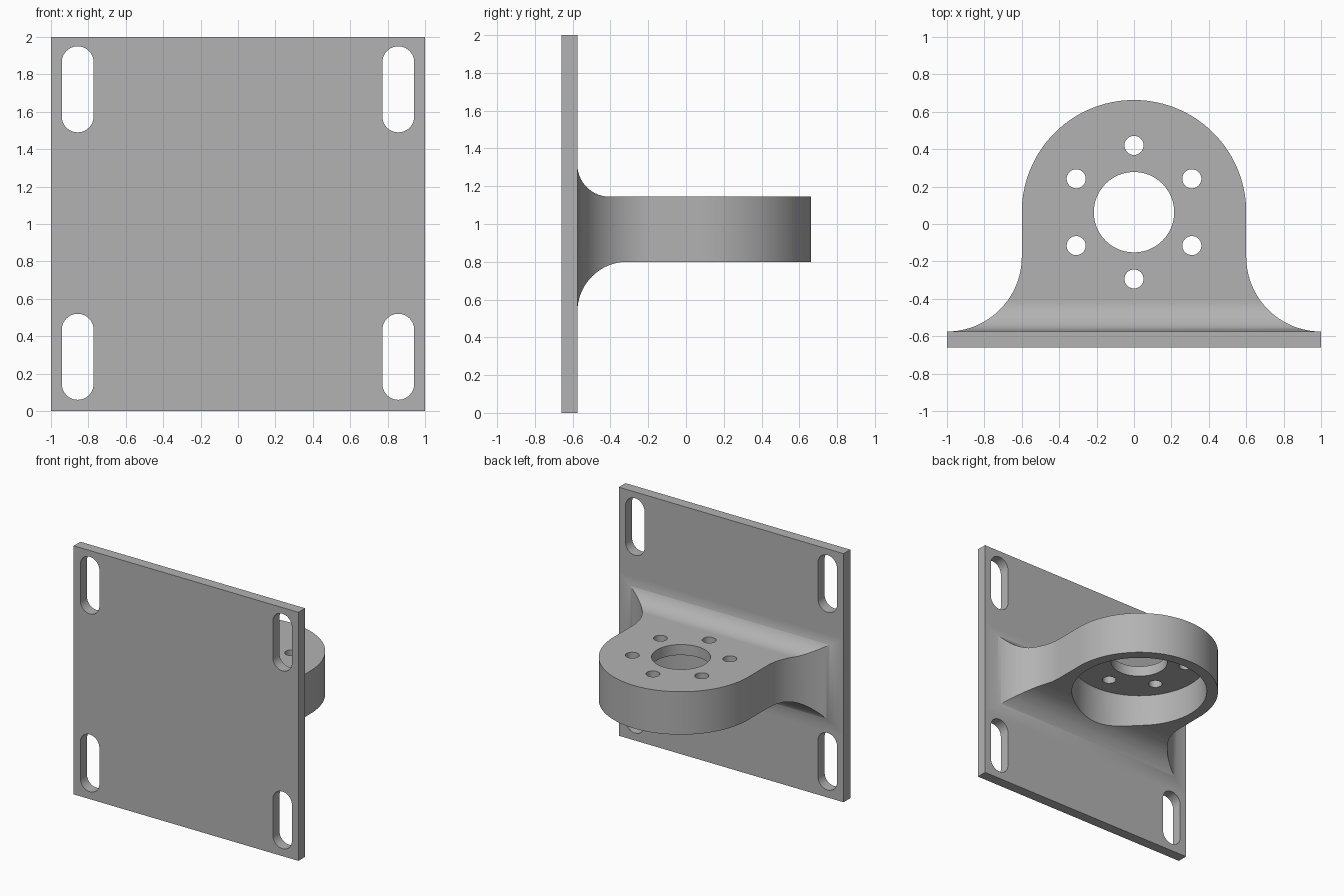
import bpy, bmesh, math
from math import radians
from mathutils import Vector

cube = bpy.data.objects.get("Cube")
if cube:
    bpy.data.objects.remove(cube, do_unlink=True)

metal = bpy.data.materials.new("plain grey metal")
metal.use_nodes = True
grey = (0.45, 0.45, 0.45, 1)
metal.diffuse_color = grey
metal.node_tree.nodes["Principled BSDF"].inputs["Base Color"].default_value = grey

PLATE_FRONT, PLATE_BACK = -0.66, -0.575
ARM_BOTTOM, ARM_TOP = 0.80, 1.145
WALL = 0.085
HUB_Y, HUB_R = 0.063, 0.6


def arc(cx, cy, r, start, end, steps=32):
    """Points on an arc, angles in degrees."""
    angles = [radians(start + (end - start) * i / steps) for i in range(steps + 1)]
    return [(cx + r * math.cos(a), cy + r * math.sin(a)) for a in angles]


def prism(name, points, axis, low, high):
    """Extrude a closed 2D profile along x, y or z."""
    place = {"x": lambda a, b, h: (h, a, b),
             "y": lambda a, b, h: (a, h, b),
             "z": lambda a, b, h: (a, b, h)}[axis]
    bm = bmesh.new()
    face = bm.faces.new([bm.verts.new(place(a, b, low)) for a, b in points])
    grown = bmesh.ops.extrude_face_region(bm, geom=[face])["geom"]
    moved = [v for v in grown if isinstance(v, bmesh.types.BMVert)]
    bmesh.ops.translate(bm, verts=moved, vec=Vector(place(0, 0, high - low)))
    bmesh.ops.recalc_face_normals(bm, faces=bm.faces)
    mesh = bpy.data.meshes.new(name)
    bm.to_mesh(mesh)
    bm.free()
    mesh.materials.append(metal)
    obj = bpy.data.objects.new(name, mesh)
    bpy.context.collection.objects.link(obj)
    return obj


def combine(target, tool, operation="DIFFERENCE"):
    """Apply a boolean and discard the tool."""
    mod = target.modifiers.new("cut", "BOOLEAN")
    mod.operation, mod.solver, mod.object = operation, "EXACT", tool
    bpy.context.view_layer.objects.active = target
    bpy.ops.object.modifier_apply(modifier=mod.name)
    bpy.data.objects.remove(tool, do_unlink=True)


def bore(target, x, y, r, low, high, steps=48):
    circle = arc(x, y, r, 0, 360, steps)[:-1]
    combine(target, prism("bore", circle, "z", low, high))


# Mounting plate with four rounded slots
plate = prism("mounting_plate", [(-1, 0), (1, 0), (1, 2), (-1, 2)],
              "y", PLATE_FRONT, PLATE_BACK)
SLOT_R = 0.085
for x in (-0.857, 0.857):
    for low, high in ((0.06, 0.52), (1.49, 1.95)):
        slot = (arc(x, high - SLOT_R, SLOT_R, 0, 180, 20)
                + arc(x, low + SLOT_R, SLOT_R, 180, 360, 20))
        combine(plate, prism("slot", slot, "y", -0.8, -0.4))

# Arm plan: round nose, straight flanks, flared root set into the plate
flare_r = 1 - HUB_R
right = arc(1, PLATE_BACK + flare_r, flare_r, 270, 180)
left = [(-x, y) for x, y in reversed(right)]
nose = arc(0, HUB_Y, HUB_R, 0, 180, 72)
plan = [(0.99, -0.62)] + right + nose + left + [(-0.99, -0.62)]
arm = prism("arm", plan, "z", 0.3, 1.6)

# Arm side profile: fillets above and below, blended into the plate
top_r, low_r = 0.17, 0.265
side = ([(-0.62, ARM_BOTTOM - low_r)]
        + arc(PLATE_BACK + low_r, ARM_BOTTOM - low_r, low_r, 180, 90)
        + [(0.9, ARM_BOTTOM), (0.9, ARM_TOP)]
        + arc(PLATE_BACK + top_r, ARM_TOP + top_r, top_r, 270, 180)
        + [(-0.62, ARM_TOP + top_r)])
combine(arm, prism("side_profile", side, "x", -1.2, 1.2), "INTERSECT")

# Pocket underneath, centre hole and bolt circle
bore(arm, 0, HUB_Y, HUB_R - WALL, 0.2, ARM_TOP - WALL, 72)
bore(arm, 0, HUB_Y, 0.215, 0.9, 1.4)
for i in range(6):
    a = radians(90 + 60 * i)
    bore(arm, 0.357 * math.cos(a), HUB_Y + 0.357 * math.sin(a), 0.051, 0.9, 1.4, 32)

# Smooth curved walls, crisp edges
for obj in (plate, arm):
    bpy.ops.object.select_all(action="DESELECT")
    obj.select_set(True)
    bpy.context.view_layer.objects.active = obj
    bpy.ops.object.shade_smooth_by_angle(angle=radians(30))
